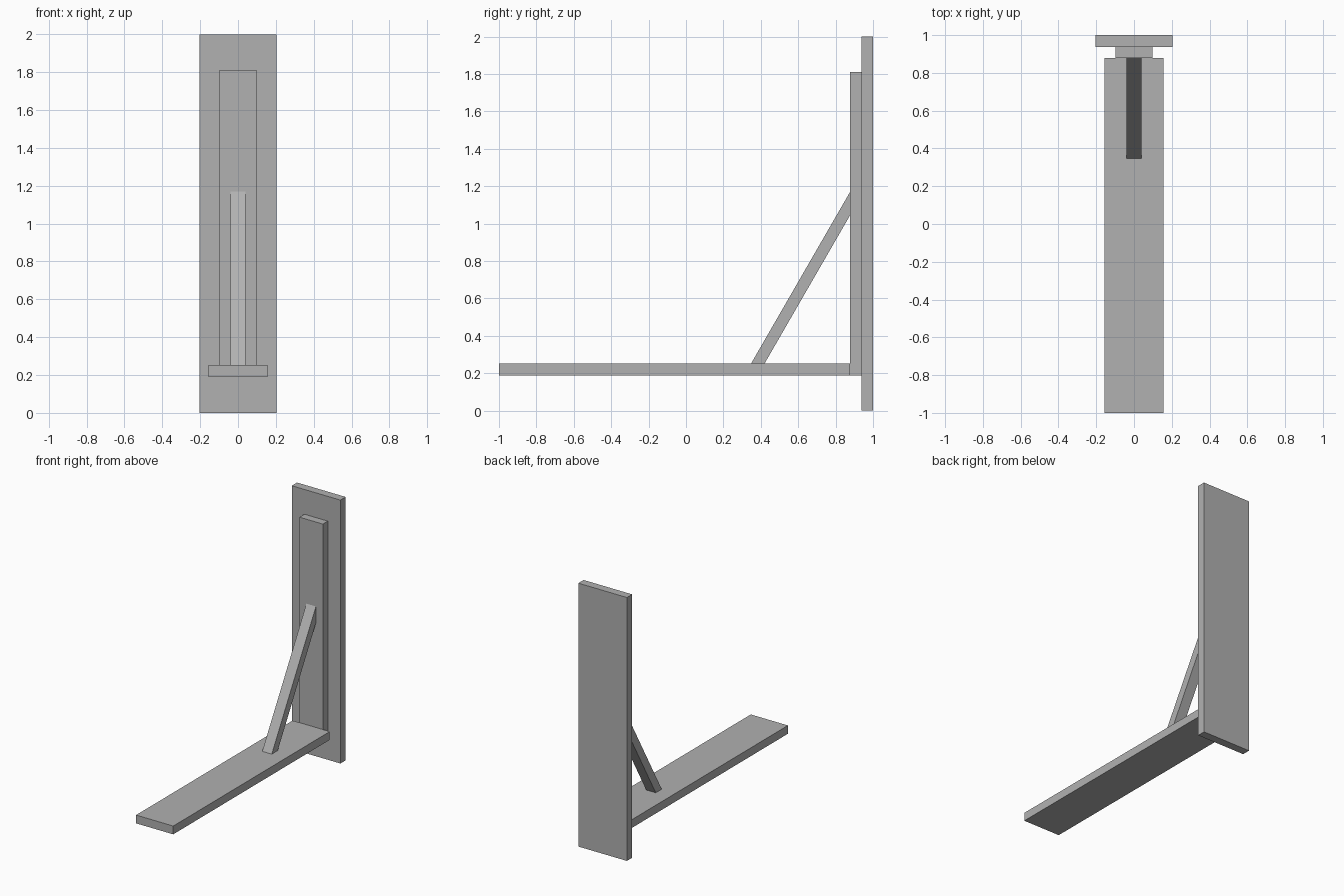
import bpy

if "Cube" in bpy.data.objects:
    bpy.data.objects.remove(bpy.data.objects["Cube"])

# Darker grey shared by all parts
grey = bpy.data.materials.new("dark_grey")
grey.diffuse_color = (0.44, 0.44, 0.44, 1.0)
grey.use_nodes = True
grey.node_tree.nodes["Principled BSDF"].inputs["Base Color"].default_value = grey.diffuse_color


def prism(name, half_width, profile):
    """Extrude a (y, z) profile, counter-clockwise seen from +x, across x."""
    n = len(profile)
    verts = [(x, y, z) for x in (-half_width, half_width) for y, z in profile]
    faces = [tuple(reversed(range(n))), tuple(range(n, 2 * n))]
    faces += [(i, (i + 1) % n, (i + 1) % n + n, i + n) for i in range(n)]
    mesh = bpy.data.meshes.new(name)
    mesh.from_pydata(verts, [], faces)
    mesh.materials.append(grey)
    obj = bpy.data.objects.new(name, mesh)
    bpy.context.collection.objects.link(obj)
    return obj


def board(name, half_width, y0, y1, z0, z1):
    return prism(name, half_width, [(y0, z0), (y1, z0), (y1, z1), (y0, z1)])


PLATE_Y, STRIP_Y = 0.937, 0.878      # front faces of the two upright boards
ARM_Z0, ARM_Z1 = 0.189, 0.252        # underside and top of the shelf arm

# Upright boards
board("back_plate", 0.204, PLATE_Y, 1.0, 0.0, 2.0)
board("mounting_strip", 0.098, STRIP_Y, PLATE_Y, ARM_Z0, 1.812)

# Horizontal arm
board("shelf_arm", 0.156, -1.0, STRIP_Y, ARM_Z0, ARM_Z1)

# Diagonal brace, ends cut flush to the arm and the strip
prism("diagonal_brace", 0.04,
      [(0.348, ARM_Z1), (0.42, ARM_Z1), (STRIP_Y, 1.046), (STRIP_Y, 1.171)])
